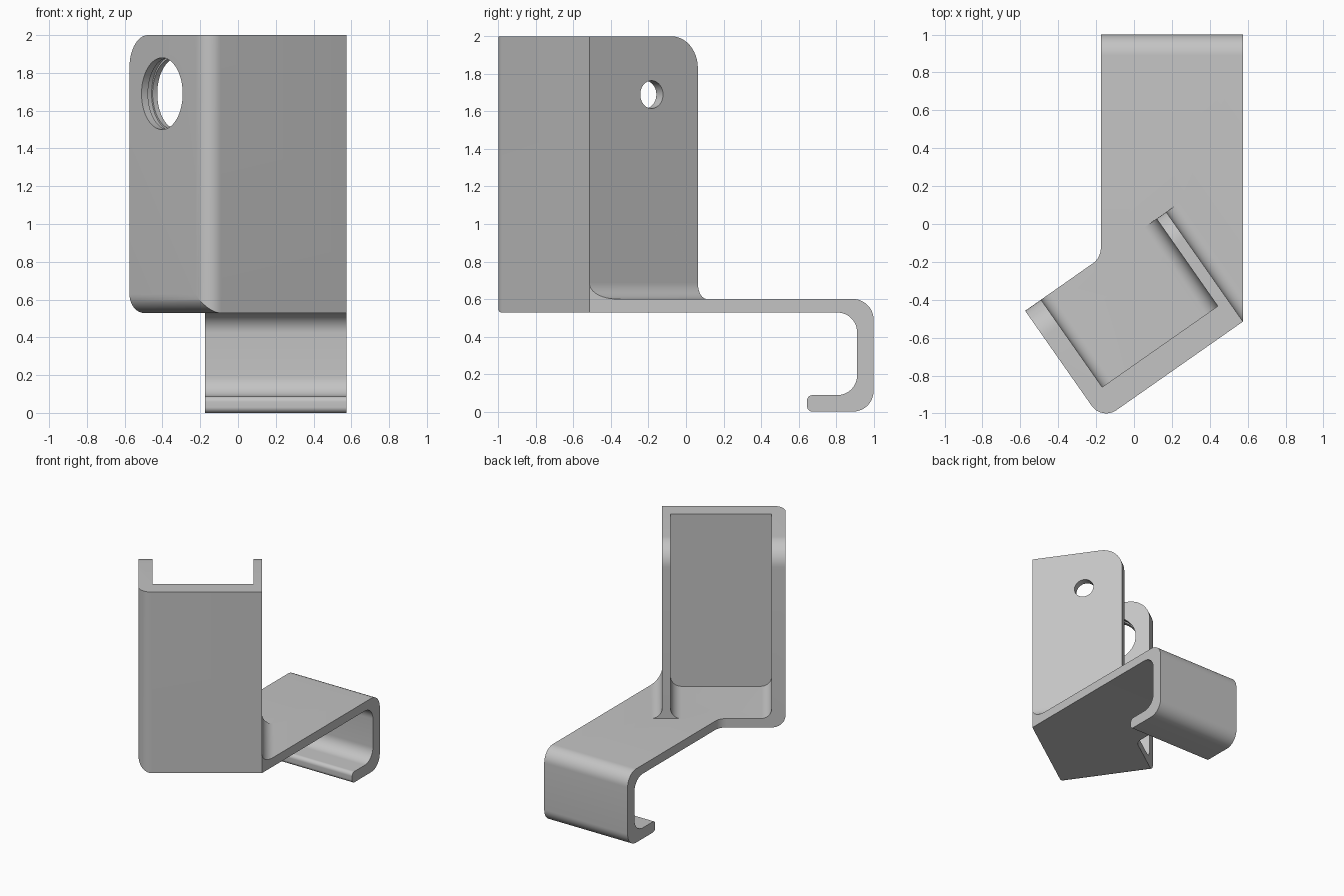
import bpy, bmesh, math
from mathutils import Vector

cube = bpy.data.objects.get("Cube")
if cube:
    bpy.data.objects.remove(cube)

grey = bpy.data.materials.new("plain grey")
grey.use_nodes = True
grey.diffuse_color = (0.55, 0.55, 0.55, 1)
grey.node_tree.nodes["Principled BSDF"].inputs["Base Color"].default_value = grey.diffuse_color

# Turned frame of the holder: U along its front wall, V towards its open back
ANGLE = math.radians(35)
U = Vector((math.cos(ANGLE), math.sin(ANGLE), 0))
V = Vector((-math.sin(ANGLE), math.cos(ANGLE), 0))
WIDTH, DEPTH, TOP = 0.909, 0.706, 2.0
BOTTOM, FLOOR = 0.528, 0.6
FRONT_T, SIDE_T, THICK_SIDE_T = 0.143, 0.062, 0.102
CORNER = Vector((0.575, -0.515, 0)) - U * WIDTH


def local(u, v, z=0):
    return CORNER + U * u + V * v + Vector((0, 0, z))


# Profile planes: each maps two profile values and a sweep value to space
def front_plane(u, z, v): return local(u, v, z)
def side_plane(v, z, u): return local(u, v, z)
def plan_plane(x, y, z): return Vector((x, y, z))
def turned_plan(u, v, z): return local(u, v, z)
def strap_plane(y, z, x): return Vector((x, y, z))


def rounded(corners, steps=12):
    """Outline from (x, y, radius) corners, with an arc at each radius."""
    out = []
    for i, (x, y, r) in enumerate(corners):
        p = Vector((x, y))
        if r == 0:
            out.append(p)
            continue
        a = (Vector(corners[i - 1][:2]) - p).normalized()
        b = (Vector(corners[(i + 1) % len(corners)][:2]) - p).normalized()
        half = a.angle(b) / 2
        centre = p + (a + b).normalized() * (r / math.sin(half))
        start = p + a * (r / math.tan(half)) - centre
        end = p + b * (r / math.tan(half)) - centre
        sweep = math.pi - 2 * half
        for k in range(steps + 1):
            t = k / steps
            out.append(centre + (start * math.sin((1 - t) * sweep)
                                 + end * math.sin(t * sweep)) / math.sin(sweep))
    return out


def circle(x, y, r, n=64):
    return [Vector((x + r * math.cos(math.tau * k / n),
                    y + r * math.sin(math.tau * k / n))) for k in range(n)]


def prism(name, outline, w0, w1, plane):
    bm = bmesh.new()
    rings = [[bm.verts.new(plane(p.x, p.y, w)) for p in outline] for w in (w0, w1)]
    for ring in rings:
        bm.faces.new(ring)
    n = len(outline)
    for i in range(n):
        j = (i + 1) % n
        bm.faces.new((rings[0][i], rings[0][j], rings[1][j], rings[1][i]))
    bmesh.ops.recalc_face_normals(bm, faces=bm.faces)
    mesh = bpy.data.meshes.new(name)
    bm.to_mesh(mesh)
    bm.free()
    mesh.materials.append(grey)
    obj = bpy.data.objects.new(name, mesh)
    bpy.context.collection.objects.link(obj)
    return obj


def combine(obj, other, operation):
    mod = obj.modifiers.new("combine", 'BOOLEAN')
    mod.operation, mod.solver, mod.object = operation, 'EXACT', other
    bpy.context.view_layer.objects.active = obj
    bpy.ops.object.modifier_apply(modifier=mod.name)
    bpy.data.objects.remove(other)


# Holder: solid block with a rounded lower edge, front edge and upper back corners
bracket = prism("bracket", rounded([
    (0, BOTTOM, 0.1), (WIDTH, BOTTOM, 0), (WIDTH, TOP, 0), (0, TOP, 0)]),
    0, DEPTH, front_plane)
combine(bracket, prism("edge_trim", rounded([
    (0, 0, 0.094), (1.2, 0, 0), (1.2, 1, 0), (0, 1, 0)]),
    0, 3, turned_plan), 'INTERSECT')
combine(bracket, prism("corner_trim", rounded([
    (-0.1, 0, 0), (DEPTH, 0, 0), (DEPTH, TOP, 0.17), (-0.1, TOP, 0)]),
    -0.5, 1.5, side_plane), 'INTERSECT')

# Cavity open at the top and back, with filleted floor edges
inner = WIDTH - SIDE_T
combine(bracket, prism("cavity", rounded([
    (THICK_SIDE_T, FLOOR, 0.08), (inner, FLOOR, 0.08),
    (inner, 2.5, 0), (THICK_SIDE_T, 2.5, 0)]),
    FRONT_T, 1.2, front_plane), 'DIFFERENCE')

# Holes: large one with an inner groove in the thick side, small one opposite
for name, radius, u0, u1 in (("large_hole", 0.19, -0.1, 0.2),
                             ("groove", 0.2, 0.042, 0.072),
                             ("small_hole", 0.074, 0.75, 1.1)):
    combine(bracket, prism(name, circle(0.405, 1.69, radius), u0, u1, side_plane),
            'DIFFERENCE')


def plan_outline():
    a, b, c = local(0.15, 0.07), local(WIDTH, 0), local(0.15, DEPTH)
    # inside corner where the strap leaves the back edge of the holder
    bend = c + U * ((-0.175 - c.x) / U.x)
    return rounded([(a.x, a.y, 0), (b.x, b.y, 0), (0.575, 1.2, 0),
                    (-0.175, 1.2, 0), (bend.x, bend.y, 0.1), (c.x, c.y, 0)])


# Strap with a hook bent under its back end
strap = prism("hook_strap", rounded([
    (-1.2, FLOOR, 0), (1, FLOOR, 0.11), (1, 0, 0.11), (0.645, 0, 0.03),
    (0.645, 0.088, 0.03), (0.912, 0.088, 0.105), (0.912, BOTTOM, 0.105),
    (-1.2, BOTTOM, 0)]), -1, 1, strap_plane)
combine(strap, prism("strap_plan", plan_outline(), -0.5, 2.5, plan_plane), 'INTERSECT')

# Outer fillet between the thin side and the strap
FLARE = 0.085
flare = prism("outer_fillet", rounded([
    (WIDTH - 0.02, 0.56, 0), (WIDTH + FLARE, 0.56, 0), (WIDTH + FLARE, FLOOR, 0),
    (WIDTH, FLOOR, FLARE - 0.001), (WIDTH, FLOOR + FLARE, 0),
    (WIDTH - 0.02, FLOOR + FLARE, 0)]), 0, DEPTH, front_plane)
combine(flare, prism("fillet_plan", plan_outline(), -0.5, 2.5, plan_plane), 'INTERSECT')

combine(bracket, strap, 'UNION')
combine(bracket, flare, 'UNION')

# Smooth rounds, sharp edges
bpy.ops.object.select_all(action='DESELECT')
bracket.select_set(True)
bpy.context.view_layer.objects.active = bracket
bpy.ops.object.shade_smooth_by_angle(angle=math.radians(25))
